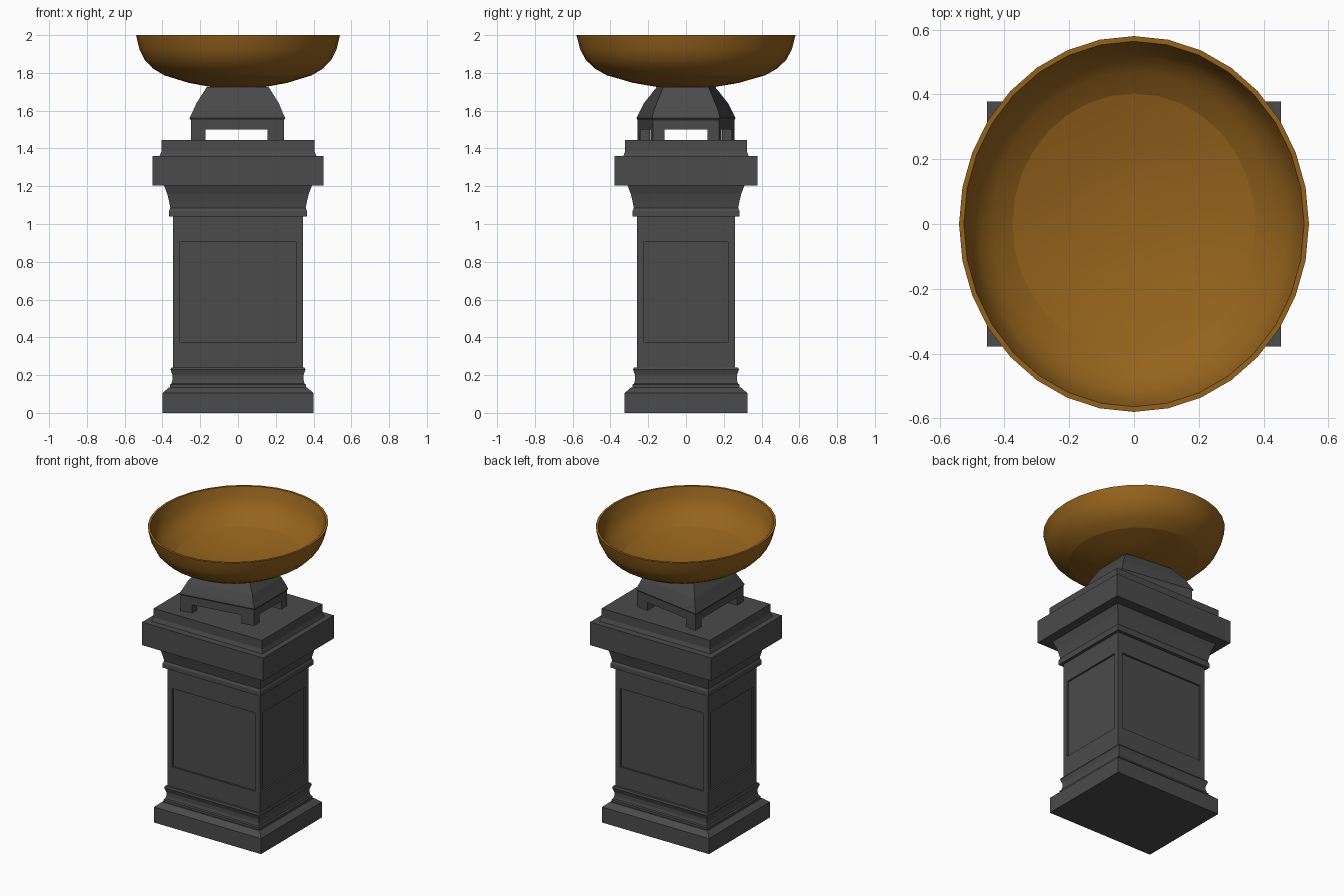
import bpy, bmesh, math

if "Cube" in bpy.data.objects:
    bpy.data.objects.remove(bpy.data.objects["Cube"])


def material(name, color):
    m = bpy.data.materials.new(name)
    m.diffuse_color = color
    m.use_nodes = True
    m.node_tree.nodes["Principled BSDF"].inputs["Base Color"].default_value = m.diffuse_color
    return m


stone = material("dark_stone", (0.07, 0.07, 0.07, 1))
bronze = material("bronze", (0.30, 0.125, 0.012, 1))


def loft(name, rings, mat, sharp=None, edit=None):
    """Skin closed rings of points and cap both ends.
    If sharp is given, shade smooth and crease those ring indices."""
    bm = bmesh.new()
    rows = [[bm.verts.new(p) for p in ring] for ring in rings]
    n = len(rows[0])
    for a, b in zip(rows, rows[1:]):
        for i in range(n):
            j = (i + 1) % n
            bm.faces.new((a[i], a[j], b[j], b[i]))
    bm.faces.new(rows[0][::-1])
    bm.faces.new(rows[-1])
    bmesh.ops.recalc_face_normals(bm, faces=bm.faces)
    if sharp is not None:
        for f in bm.faces:
            f.smooth = True
        for k in sharp:
            for i in range(n):
                bm.edges.get((rows[k][i], rows[k][(i + 1) % n])).smooth = False
    if edit:
        edit(bm)
    me = bpy.data.meshes.new(name)
    bm.to_mesh(me)
    bm.free()
    me.materials.append(mat)
    ob = bpy.data.objects.new(name, me)
    bpy.context.collection.objects.link(ob)
    return ob


def quad(xl, yl, xr, yr, z):
    # Trapezoid ring: left edge half width yl, right edge half width yr
    return [(-xl, -yl, z), (xr, -yr, z), (xr, yr, z), (-xl, yl, z)]


def tier(name, profile, diff, edit=None):
    # Rectangular moulding: profile of (half width, height), depth smaller by diff
    rings = [quad(x, x - diff, x, x - diff, z) for x, z in profile]
    return loft(name, rings, stone, edit=edit)


def sink_panels(bm):
    # Recessed panel in each of the four shaft sides
    for f in [f for f in bm.faces if abs(f.normal.z) < 0.1]:
        nrm = f.normal.copy()
        bmesh.ops.inset_individual(bm, faces=[f], thickness=0.02)
        mid = f.calc_center_median().z
        for v in f.verts:
            v.co.z = 0.905 if v.co.z > mid else 0.375
            if abs(nrm.x) > 0.5:
                v.co.y = math.copysign(0.225, v.co.y)
            else:
                v.co.x = math.copysign(0.31, v.co.x)
        bmesh.ops.inset_individual(bm, faces=[f], thickness=0, depth=-0.012)


# Pedestal
tier("base_plinth", [(0.40, 0), (0.40, 0.105), (0.365, 0.135)], 0.075)
tier("base_moulding", [(0.36, 0.135), (0.36, 0.15), (0.352, 0.155), (0.347, 0.175),
                       (0.347, 0.2), (0.357, 0.23), (0.352, 0.24)], 0.077)
tier("shaft", [(0.345, 0.24), (0.345, 1.04)], 0.085, sink_panels)
tier("cornice_neck", [(0.365, 1.04), (0.365, 1.07), (0.358, 1.085), (0.365, 1.12),
                      (0.375, 1.16), (0.392, 1.205)], 0.082)
tier("cornice_slab", [(0.453, 1.205), (0.453, 1.36)], 0.075)
tier("cornice_cap", [(0.415, 1.36), (0.405, 1.385), (0.405, 1.445)], 0.083)

# Tapered bowl stand, trapezoid in plan
loft("bowl_stand", [quad(*r) for r in (
    (0.250, 0.256, 0.243, 0.175, 1.50),
    (0.250, 0.256, 0.243, 0.175, 1.55),
    (0.257, 0.262, 0.250, 0.180, 1.56),
    (0.240, 0.245, 0.234, 0.172, 1.595),
    (0.220, 0.222, 0.216, 0.155, 1.64),
    (0.165, 0.155, 0.162, 0.120, 1.725))], stone)


def side(x):
    # Half depth of the stand at x
    return 0.256 + (0.175 - 0.256) * (x + 0.25) / 0.493


# Stand feet, mirrored front and back
for label, x0, x1, inner in (("left", -0.25, -0.172, 0.19), ("right", 0.157, 0.243, 0.115)):
    for end, s in (("front", -1), ("back", 1)):
        plan = [(x0, s * inner), (x1, s * inner), (x1, s * side(x1)), (x0, s * side(x0))]
        loft(f"{label}_{end}_foot", [[(x, y, z) for x, y in plan] for z in (1.445, 1.50)], stone)

# Oval bowl: outer profile up to the rim, then the inner profile down
profile = [(0.05, 1.722), (0.14, 1.725), (0.26, 1.747), (0.39, 1.787), (0.45, 1.823),
           (0.495, 1.87), (0.522, 1.925), (0.54, 2.0),
           (0.525, 2.0), (0.507, 1.93), (0.48, 1.88), (0.437, 1.84), (0.375, 1.80),
           (0.25, 1.762), (0.12, 1.742), (0.05, 1.739)]
SIDES = 32
angles = [2 * math.pi * i / SIDES for i in range(SIDES)]
loft("bowl", [[(r * math.cos(a), r * 1.074 * math.sin(a), z) for a in angles]
              for r, z in profile], bronze, sharp=(3, 7, 8, 12))
